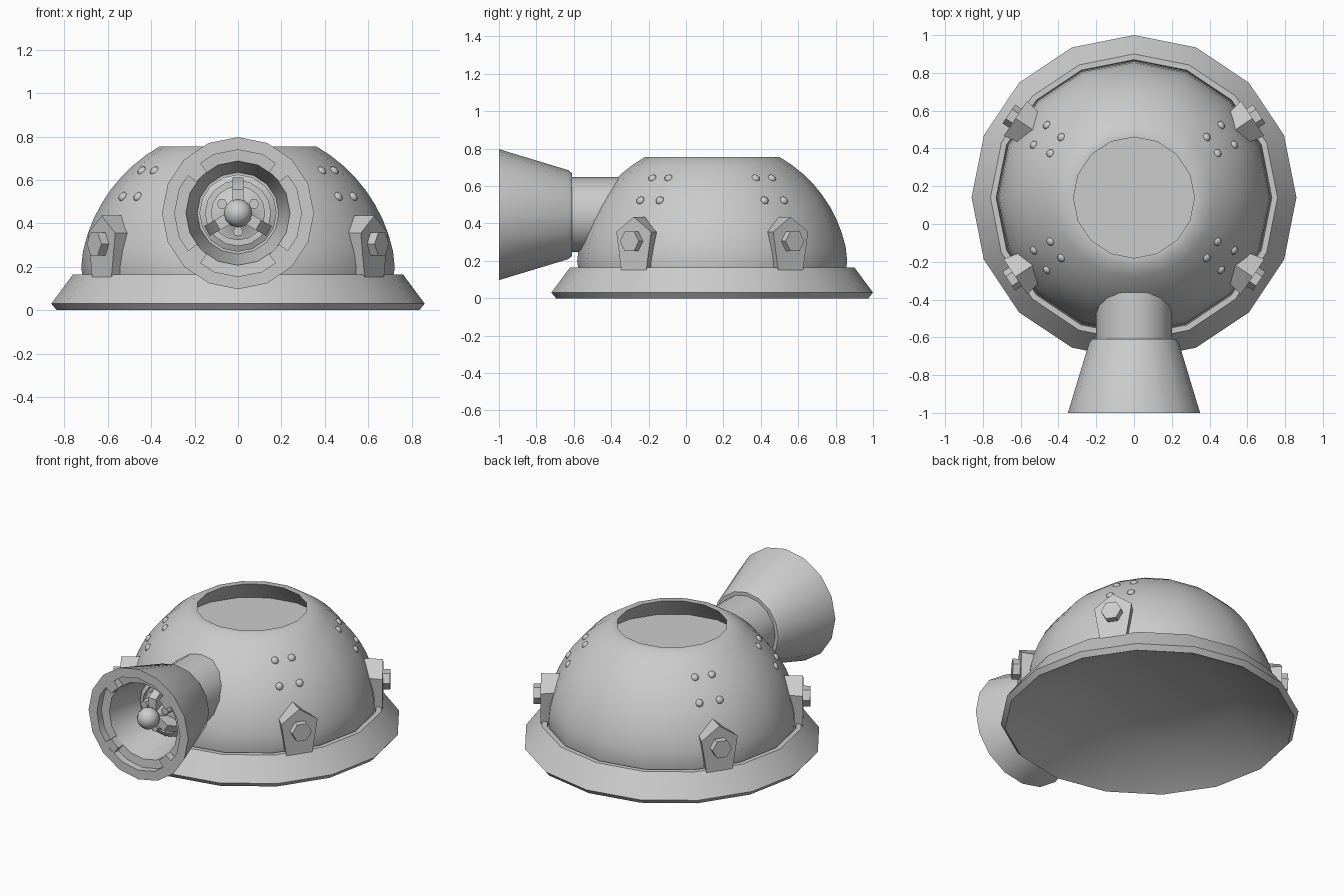
import bpy, bmesh
from math import sin, cos, pi, radians, sqrt
from mathutils import Matrix, Vector

cube = bpy.data.objects.get("Cube")
if cube:
    bpy.data.objects.remove(cube)

metal = bpy.data.materials.new("plain grey")
metal.use_nodes = True
GREY = (0.6, 0.6, 0.6, 1)
metal.diffuse_color = GREY
metal.node_tree.nodes["Principled BSDF"].inputs["Base Color"].default_value = GREY

BODY = Matrix.Translation((0, 0.14, 0))
# Barrel frame: local z runs forward along -y
GUN = Matrix.Translation((0, 0, 0.447)) @ Matrix.Rotation(pi / 2, 4, 'X')
# Turns a prism so that it extrudes along local z
ALONG_Z = Matrix(((0, 1, 0, 0), (0, 0, 1, 0), (1, 0, 0, 0), (0, 0, 0, 1)))


def finish(name, bm, matrix, angle=35):
    bmesh.ops.remove_doubles(bm, verts=bm.verts, dist=0.0001)
    bmesh.ops.recalc_face_normals(bm, faces=bm.faces)
    bm.transform(matrix)
    mesh = bpy.data.meshes.new(name)
    bm.to_mesh(mesh)
    bm.free()
    mesh.materials.append(metal)
    ob = bpy.data.objects.new(name, mesh)
    bpy.context.collection.objects.link(ob)
    bpy.ops.object.select_all(action='DESELECT')
    ob.select_set(True)
    bpy.context.view_layer.objects.active = ob
    bpy.ops.object.shade_smooth_by_angle(angle=radians(angle))
    return ob


def lathe(name, profile, matrix, sides=16, angle=35):
    """Spin a (radius, height) profile around local z."""
    bm = bmesh.new()
    rings = []
    for k in range(sides):
        a = 2 * pi * k / sides
        rings.append([bm.verts.new((r * cos(a), r * sin(a), h)) for r, h in profile])
    for k in range(sides):
        p, q = rings[k], rings[(k + 1) % sides]
        for i in range(len(profile) - 1):
            bm.faces.new((p[i], q[i], q[i + 1], p[i + 1]))
    return finish(name, bm, matrix, angle)


def prism(name, points, d0, d1, matrix, taper=1.0):
    """Extrude a (y, z) outline from x = d0, narrowed by taper, to x = d1."""
    bm = bmesh.new()
    a = [bm.verts.new((d0, y * taper, z)) for y, z in points]
    b = [bm.verts.new((d1, y, z)) for y, z in points]
    bm.faces.new(a)
    bm.faces.new(b[::-1])
    n = len(points)
    for i in range(n):
        j = (i + 1) % n
        bm.faces.new((a[i], b[i], b[j], a[j]))
    return finish(name, bm, matrix)


def ball(name, centre, radius, matrix, u, v, scale=(1, 1, 1)):
    bm = bmesh.new()
    bmesh.ops.create_uvsphere(bm, u_segments=u, v_segments=v, radius=radius)
    return finish(name, bm, matrix @ Matrix.Translation(centre)
                  @ Matrix.Diagonal((*scale, 1)), 60)


# Flared base with hollow underside
lathe("base_flange", [(0, 0.17), (0.52, 0.17), (0.835, 0), (0.86, 0.03), (0.76, 0.165),
                      (0.73, 0.165), (0.725, 0.14), (0.65, 0.2), (0, 0.2)], BODY)

# Dome with a sunken plate under the top opening
R, CZ, TOP = 0.73, 0.12, 0.755
shell = [(0, 0.21), (0.67, 0.21), (0.715, 0.15)]
for i in range(10):
    z = CZ + R * sin(radians(6 + (60.4 - 6) * i / 9))
    shell.append((min(0.722, sqrt(R * R - (z - CZ) ** 2)), z))
shell += [(0.32, TOP), (0.45, 0.61), (0, 0.61)]
lathe("dome", shell, BODY, angle=40)

# Brackets, bolts and rivets on the four diagonals
house = [(-0.08, 0.15), (0.08, 0.15), (0.112, 0.355), (0, 0.435), (-0.112, 0.355)]
for deg in (33.75, 146.25, 213.75, 326.25):
    spin = BODY @ Matrix.Rotation(radians(deg), 4, 'Z')
    prism("bracket", house, 0.63, 0.755, spin, taper=0.78)
    hexagon = [(0.06 * cos(k * pi / 3), 0.305 + 0.06 * sin(k * pi / 3)) for k in range(6)]
    prism("bolt", hexagon, 0.74, 0.797, spin)
    for side in (-6, 6):
        for r in (0.505, 0.606):
            a = radians(side)
            z = CZ + sqrt(R * R - r * r)
            normal = Vector((r * cos(a), r * sin(a), z - CZ)).normalized()
            turn = normal.to_track_quat('Z', 'Y').to_matrix().to_4x4()
            place = spin @ Matrix.Translation(normal * (R - 0.008) + Vector((0, 0, CZ)))
            ball("rivet", (0, 0, 0), 0.024, place @ turn, 8, 6, (1, 1, 0.7))

# Barrel neck and flared muzzle
lathe("barrel_neck", [(0, 0.36), (0.2, 0.36), (0.2, 0.64), (0, 0.64)], GUN)
lathe("muzzle", [(0, 0.61), (0.222, 0.61), (0.238, 0.63), (0.35, 1.0), (0.292, 1.0),
                 (0.292, 0.955), (0.24, 0.95), (0.188, 0.7), (0, 0.7)], GUN)

# Four lugs inside the muzzle rim
for k in range(4):
    arc = [radians(45 + 90 * k + d) for d in (-8, 0, 8)]
    sector = ([(0.238 * cos(a), 0.238 * sin(a)) for a in arc]
              + [(0.3 * cos(a), 0.3 * sin(a)) for a in reversed(arc)])
    prism("muzzle_lug", sector, 0.94, 0.999, GUN @ ALONG_Z)

# Emitter: stepped rings, three claws, three studs and a ball tip
lathe("emitter_rings", [(0, 0.69), (0.178, 0.69), (0.178, 0.73), (0.15, 0.745), (0.15, 0.72),
                        (0.125, 0.72), (0.125, 0.77), (0.09, 0.78), (0.06, 0.8),
                        (0.035, 0.88), (0, 0.88)], GUN, angle=30)
claw = [(0.03, 0.7), (0.165, 0.7), (0.165, 0.77), (0.11, 0.86), (0.03, 0.86)]
for k in range(3):
    turn = Matrix.Rotation(2 * pi * k / 3, 4, 'Z')
    prism("emitter_claw", claw, -0.026, 0.026, GUN @ turn)
    stud = GUN @ turn @ Matrix.Translation((0, -0.085, 0))
    lathe("emitter_stud", [(0, 0.75), (0.024, 0.75), (0.024, 0.84), (0, 0.84)], stud, sides=6)
ball("emitter_tip", (0, 0, 0.9), 0.066, GUN, 12, 8)
